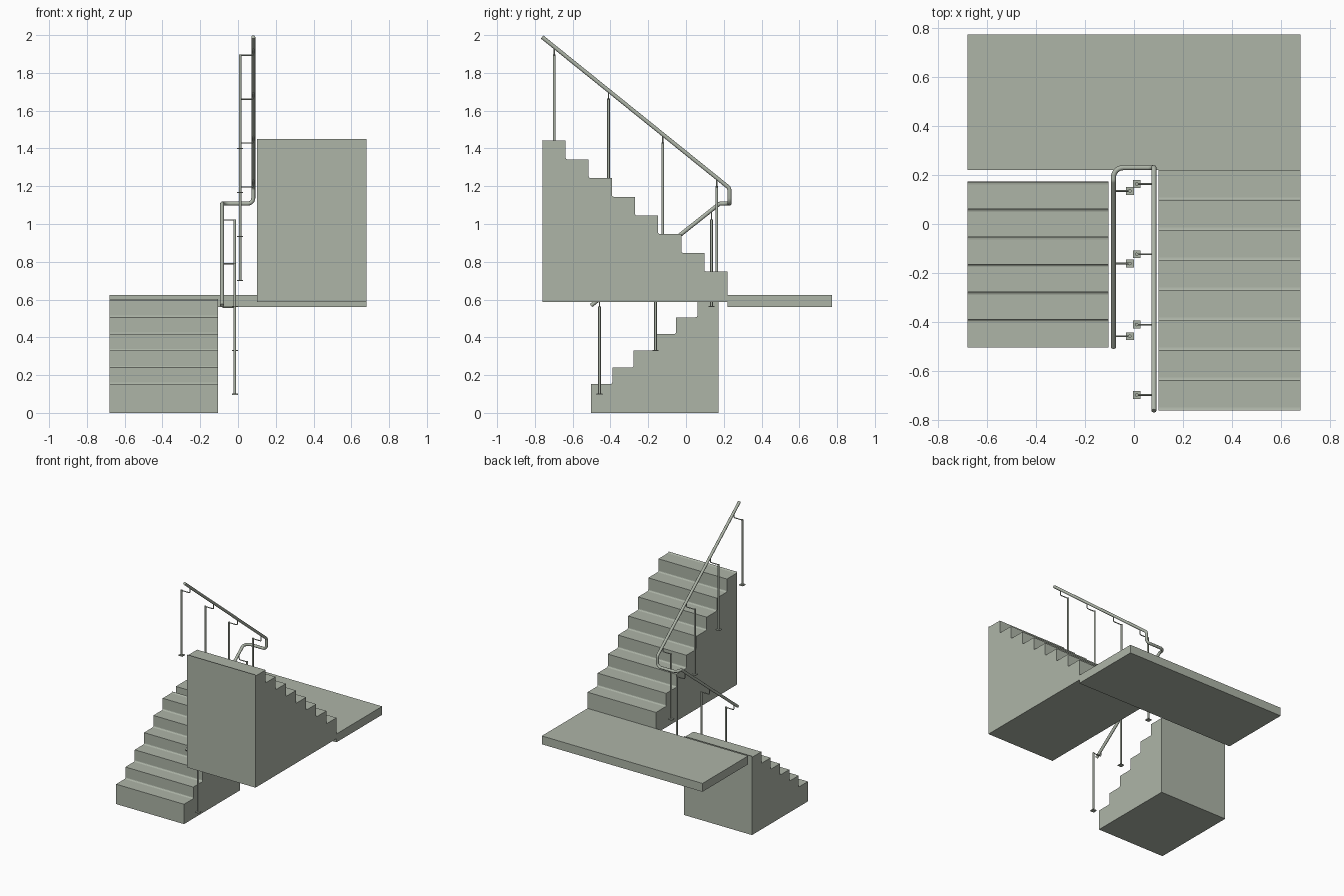
import bpy, bmesh, math
from mathutils import Vector

if "Cube" in bpy.data.objects:
    bpy.data.objects.remove(bpy.data.objects["Cube"])

mat = bpy.data.materials.new("sage grey")
mat.diffuse_color = (0.42, 0.46, 0.39, 1)
mat.use_nodes = True
mat.node_tree.nodes["Principled BSDF"].inputs["Base Color"].default_value = mat.diffuse_color


def finish(name, bm):
    bmesh.ops.recalc_face_normals(bm, faces=bm.faces)
    me = bpy.data.meshes.new(name)
    bm.to_mesh(me)
    bm.free()
    me.materials.append(mat)
    ob = bpy.data.objects.new(name, me)
    bpy.context.collection.objects.link(ob)
    return ob


def add_box(bm, lo, hi):
    lo, hi = Vector(lo), Vector(hi)
    vs = bmesh.ops.create_cube(bm, size=1)["verts"]
    for v in vs:
        v.co = (lo + hi) / 2 + Vector(a * b for a, b in zip(v.co, hi - lo))


# Solid flight: stepped profile with a small cove at the back of every tread
def flight(name, x0, x1, y0, y1, base, first, rise, n):
    run = (y1 - y0) / n
    d = math.copysign(1, run)
    pts = [(y0, base)]
    for i in range(n):
        z, back = first + rise * i, y0 + run * (i + 1)
        pts.append((y0 + run * i, z))
        for k in range(4):
            a = math.radians(30 * k)
            pts.append((back - d * 0.011 * (1 - math.sin(a)),
                        z + 0.009 * (1 - math.cos(a))))
    pts.append((y1, base))
    bm = bmesh.new()
    face = bm.faces.new([bm.verts.new((x0, y, z)) for y, z in pts])
    ext = bmesh.ops.extrude_face_region(bm, geom=[face])["geom"]
    moved = [g for g in ext if isinstance(g, bmesh.types.BMVert)]
    bmesh.ops.translate(bm, vec=(x1 - x0, 0, 0), verts=moved)
    finish(name, bm)


# Tube swept along a path whose corners are rounded with the given radii
def tube(name, corners, radius):
    pts = []
    for i, (p, r) in enumerate(corners):
        p = Vector(p)
        if r == 0:
            pts.append(p)
            continue
        a = (Vector(corners[i - 1][0]) - p).normalized()
        b = (Vector(corners[i + 1][0]) - p).normalized()
        half = a.angle(b) / 2
        centre = p + (a + b).normalized() * r / math.sin(half)
        u = p + a * r / math.tan(half) - centre
        w = p + b * r / math.tan(half) - centre
        pts += [centre + u.slerp(w, k / 6).normalized() * r for k in range(7)]
    cu = bpy.data.curves.new(name, "CURVE")
    cu.dimensions = "3D"
    cu.bevel_depth = radius
    cu.bevel_resolution = 4
    cu.use_fill_caps = True
    sp = cu.splines.new("POLY")
    sp.points.add(len(pts) - 1)
    for q, p in zip(sp.points, pts):
        q.co = (*p, 1)
    cu.materials.append(mat)
    ob = bpy.data.objects.new(name, cu)
    bpy.context.collection.objects.link(ob)
    bpy.ops.object.select_all(action="DESELECT")
    ob.select_set(True)
    bpy.context.view_layer.objects.active = ob
    bpy.ops.object.convert(target="MESH")
    bpy.ops.object.shade_smooth_by_angle(angle=math.radians(40))


# Baluster: base plate, post, thin bracket reaching out and up to the rail
def baluster(name, x, y, z0, z1, rail_x, rail_z):
    bm = bmesh.new()
    add_box(bm, (x - 0.016, y - 0.016, z0 - 0.003), (x + 0.016, y + 0.016, z0 + 0.003))
    finish(name + "_base_plate", bm)
    tube(name + "_post", [((x, y, z0), 0), ((x, y, z1 + 0.004), 0)], 0.007)
    tube(name + "_bracket", [((x, y, z1), 0), ((rail_x, y, z1), 0.008),
                             ((rail_x, y, rail_z), 0)], 0.0035)


# Flights and landing
flight("lower_flight", -0.68, -0.105, -0.503, 0.173, 0.0, 0.152, 0.0885, 6)
flight("upper_flight", 0.10, 0.68, 0.22, -0.76, 0.587, 0.748, 0.099, 8)
bm = bmesh.new()
add_box(bm, (-0.68, 0.22, 0.56), (0.68, 0.772, 0.624))
finish("landing", bm)

# Continuous handrail
RU, RL = 0.081, -0.084
tube("handrail", [((RU, -0.762, 1.99), 0), ((RU, 0.23, 1.19), 0.025),
                  ((RU, 0.23, 1.108), 0.03), ((RL, 0.23, 1.108), 0.04),
                  ((RL, 0.178, 1.108), 0.015), ((RL, -0.503, 0.568), 0)], 0.0105)

# Balusters
for i in range(4):
    y = 0.163 - 0.2867 * i
    baluster(f"upper_baluster_{i + 1}", 0.011, y, 0.70 + 0.233 * i,
             1.196 + 0.2325 * i, RU, 1.19 + (0.23 - y) * 0.806)
for i in range(3):
    y = 0.135 - 0.2965 * i
    baluster(f"lower_baluster_{i + 1}", -0.017, y, 0.563 - 0.232 * i,
             1.021 - 0.231 * i, RL, 1.108 - (0.178 - y) * 0.793)
